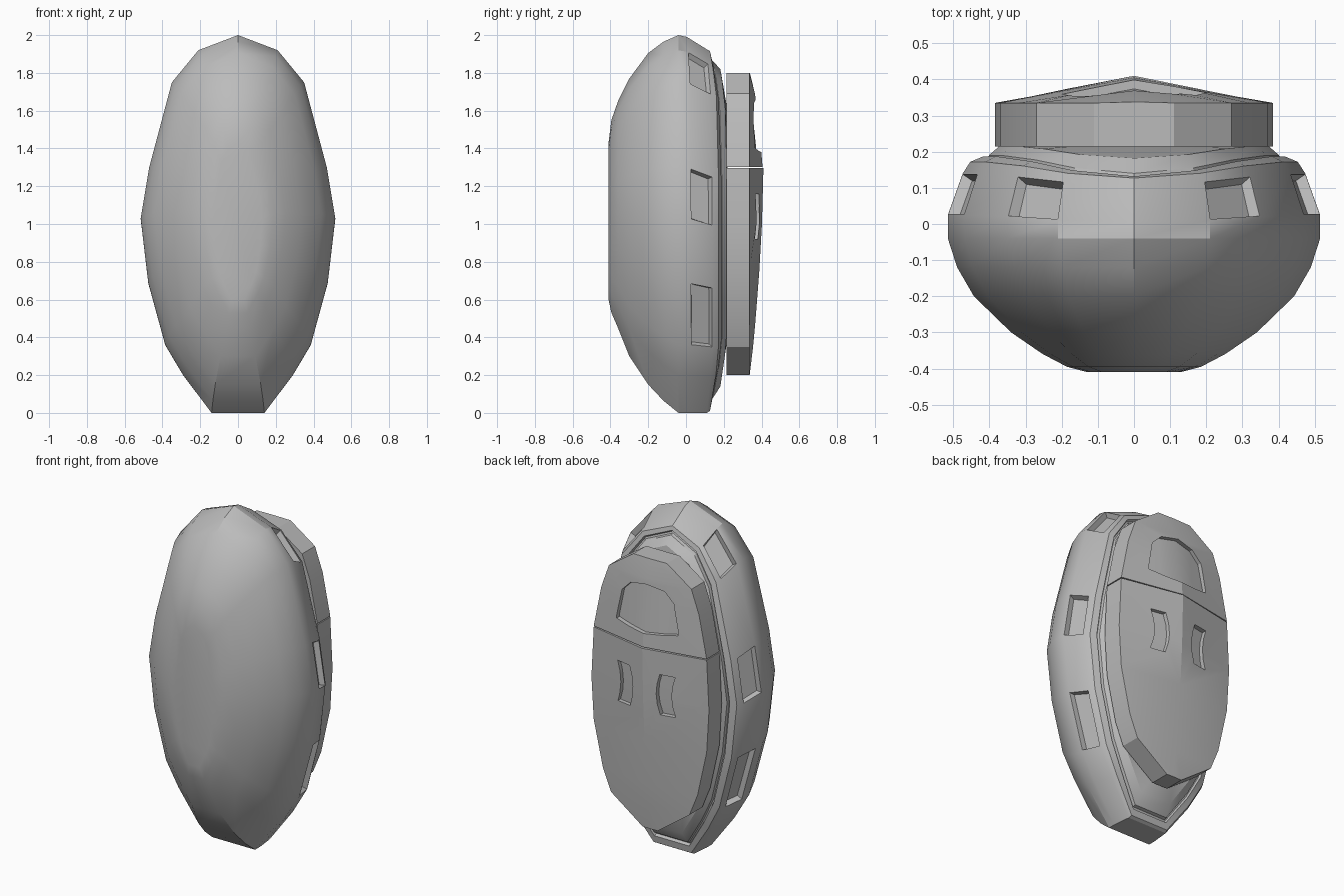
import bpy, bmesh

cube = bpy.data.objects.get("Cube")
if cube:
    bpy.data.objects.remove(cube, do_unlink=True)

grey = bpy.data.materials.new("plain_grey")
grey.use_nodes = True
COLOUR = (0.5, 0.5, 0.5, 1)
grey.diffuse_color = COLOUR
grey.node_tree.nodes["Principled BSDF"].inputs["Base Color"].default_value = COLOUR


def loft(rings):
    """Closed skin through rings of equal length; returns bmesh and side faces [ring][segment]."""
    bm = bmesh.new()
    rows = [[bm.verts.new(p) for p in ring] for ring in rings]
    n = len(rows[0])
    sides = [[bm.faces.new((a[i], a[(i + 1) % n], b[(i + 1) % n], b[i])) for i in range(n)]
             for a, b in zip(rows, rows[1:])]
    bm.faces.new(rows[0][::-1])
    bm.faces.new(rows[-1])
    bmesh.ops.recalc_face_normals(bm, faces=bm.faces)
    return bm, sides


def make_object(name, bm):
    mesh = bpy.data.meshes.new(name)
    bm.to_mesh(mesh)
    bm.free()
    mesh.materials.append(grey)
    obj = bpy.data.objects.new(name, mesh)
    bpy.context.collection.objects.link(obj)
    return obj


def smooth(obj, angle):
    bpy.ops.object.select_all(action='DESELECT')
    obj.select_set(True)
    bpy.context.view_layer.objects.active = obj
    bpy.ops.object.shade_smooth_by_angle(angle=angle)


# Body: one half outline from crown to foot, scaled into rings from front to back
half = [(0, 2), (.21, 1.92), (.35, 1.75), (.47, 1.3), (.515, 1.03),
        (.475, .69), (.385, .36), (.29, .2), (.14, 0)]
sag = [1, .7, .25, 0, 0, 0, 0, .3, 1]      # how far the ends curve forward
outline = [(x, z, s) for (x, z), s in zip(half, sag)]
outline += [(-x, z, s) for x, z, s in outline[:0:-1]]


def body_ring(y, width, low, high, drop=0):
    return [(x * width, y - drop * s, low + z / 2 * (high - low)) for x, z, s in outline]


body_rings = [
    (-.41, .25, .6, 1.43), (-.395, .36, .53, 1.55), (-.36, .49, .45, 1.65),
    (-.30, .66, .3, 1.77), (-.2, .86, .15, 1.905), (-.12, .95, .065, 1.965),
    (-.04, 1, 0, 2), (.025, 1, 0, 1.99, .02),
    (.14, .92, 0, 1.925, .03), (.172, .88, .01, 1.915, .045),
    (.187, .81, .05, 1.89, .055), (.172, .80, .06, 1.88, .055),   # rim and groove
    (.172, .785, .07, 1.87, .05), (.19, .78, .075, 1.865, .05),
    (.217, .72, .14, 1.82, .035), (.22, .5, .4, 1.6)]
bm, sides = loft([body_ring(*r) for r in body_rings])

# Sunken vents on alternate panels of the flank
flank = sides[7]
vents = [flank[i] for k in (1, 3, 5) for i in (k, len(flank) - 1 - k)]
bmesh.ops.inset_individual(bm, faces=vents, thickness=.004, depth=0)
bmesh.ops.inset_individual(bm, faces=vents, thickness=.012, depth=-.03)
body = make_object("body", bm)
smooth(body, .5)

# Back cover: roof-shaped sections (height, half width, ridge depth)
EDGE = .335
upper = [(1.8, .11, .338), (1.69, .27, .365), (1.55, .32, .385), (1.303, .37, .405)]
lower = [(1.297, .37, .41), (1.0, .385, .402), (.75, .37, .388),
         (.48, .31, .367), (.35, .257, .355), (.2, .05, .337)]


def cover(name, rows):
    bm, _ = loft([[(w, .215, z), (w, EDGE, z), (0, c, z), (-w, EDGE, z), (-w, .215, z)]
                  for z, w, c in rows])
    return make_object(name, bm)


def surface(rows, x, z):
    for (z1, w1, c1), (z2, w2, c2) in zip(rows, rows[1:]):
        if z2 <= z <= z1:
            t = (z1 - z) / (z1 - z2)
            w, c = w1 + t * (w2 - w1), c1 + t * (c2 - c1)
            return EDGE + (c - EDGE) * (1 - abs(x) / w)


def carve(obj, rows, pairs, depth):
    """Cut a recess whose floor follows the cover; pairs are opposite rim points (x, z)."""
    bm, _ = loft([[(p[0], surface(rows, *p) - depth, p[1]), (q[0], surface(rows, *q) - depth, q[1]),
                   (q[0], .5, q[1]), (p[0], .5, p[1])] for p, q in pairs])
    cutter = make_object("recess_cutter", bm)
    cutter.hide_render = True
    mod = obj.modifiers.new("recess", 'BOOLEAN')
    mod.operation, mod.solver, mod.object = 'DIFFERENCE', 'EXACT', cutter
    bpy.context.view_layer.objects.active = obj
    bpy.ops.object.modifier_apply(modifier=mod.name)
    bpy.data.objects.remove(cutter, do_unlink=True)


upper_cover = cover("upper_cover", upper)
lower_cover = cover("lower_cover", lower)

# Window in the upper cover
cols = [(.2, 1.405, 1.425), (.17, 1.4, 1.58), (.11, 1.39, 1.64), (0, 1.38, 1.66)]
cols += [(-x, a, b) for x, a, b in cols[-2::-1]]
carve(upper_cover, upper, [((x, a), (x, b)) for x, a, b in cols], .025)

# Pair of curved slots in the lower cover
slot = [(1.16, .1, .19), (1.1, .083, .172), (1.04, .077, .166), (.98, .083, .172), (.92, .1, .19)]
for side in (1, -1):
    carve(lower_cover, lower, [((side * a, z), (side * b, z)) for z, a, b in slot], .025)

for obj in (upper_cover, lower_cover):
    smooth(obj, .3)
